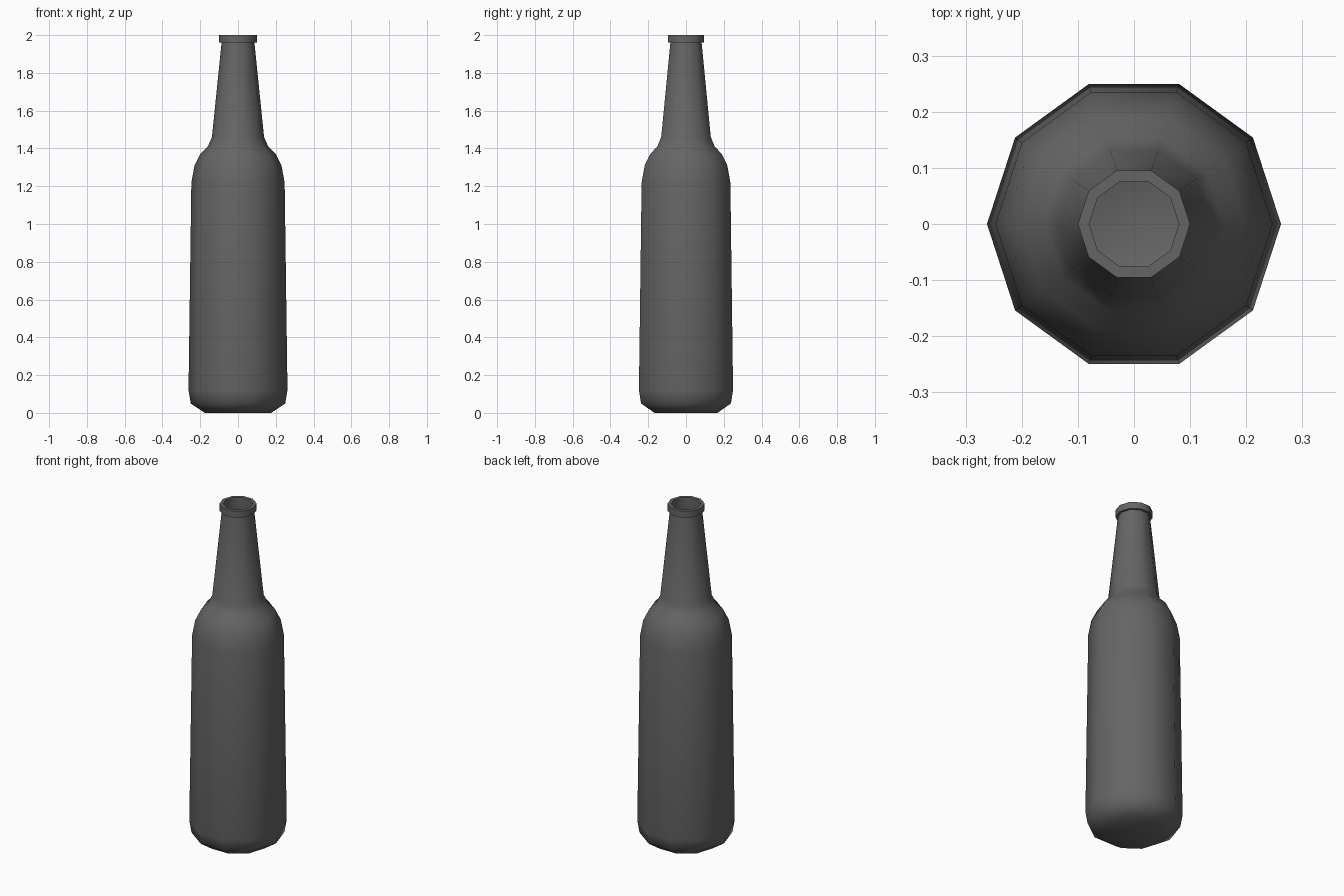
import bpy, bmesh, math

cube = bpy.data.objects.get("Cube")
if cube:
    bpy.data.objects.remove(cube, do_unlink=True)

# Glass material
glass = bpy.data.materials.new("dark grey glass")
glass.use_nodes = True
grey = (0.13, 0.13, 0.13, 1)
glass.diffuse_color = grey
glass.node_tree.nodes["Principled BSDF"].inputs["Base Color"].default_value = grey

SIDES = 10

# Profile as (radius, height): outside from base to lip, then inside back down
outer = [(0.175, 0), (0.25, 0.05), (0.262, 0.12), (0.247, 1.22), (0.23, 1.31),
         (0.2, 1.37), (0.16, 1.41), (0.138, 1.46), (0.087, 1.96), (0.1, 1.96), (0.1, 2)]
inner = [(0.08, 2), (0.08, 1.94), (0.12, 1.46), (0.18, 1.36), (0.23, 1.2),
         (0.24, 0.12), (0.16, 0.04)]


def lathe(name, profile):
    """Spin a profile into a faceted shell, closed at both ends."""
    bm = bmesh.new()
    rings = []
    for r, z in profile:
        angles = [2 * math.pi * i / SIDES for i in range(SIDES)]
        rings.append([bm.verts.new((r * math.cos(a), r * math.sin(a), z)) for a in angles])
    for low, high in zip(rings, rings[1:]):
        for i in range(SIDES):
            j = (i + 1) % SIDES
            bm.faces.new((low[i], low[j], high[j], high[i]))
    bm.faces.new(rings[0][::-1])
    bm.faces.new(rings[-1])
    bmesh.ops.recalc_face_normals(bm, faces=bm.faces)
    mesh = bpy.data.meshes.new(name)
    bm.to_mesh(mesh)
    bm.free()
    mesh.materials.append(glass)
    obj = bpy.data.objects.new(name, mesh)
    bpy.context.collection.objects.link(obj)
    return obj


# Hollow bottle, smooth body with crisp lip edges
bottle = lathe("bottle", outer + inner)
bpy.ops.object.select_all(action='DESELECT')
bottle.select_set(True)
bpy.context.view_layer.objects.active = bottle
bpy.ops.object.shade_smooth_by_angle(angle=math.radians(48))
